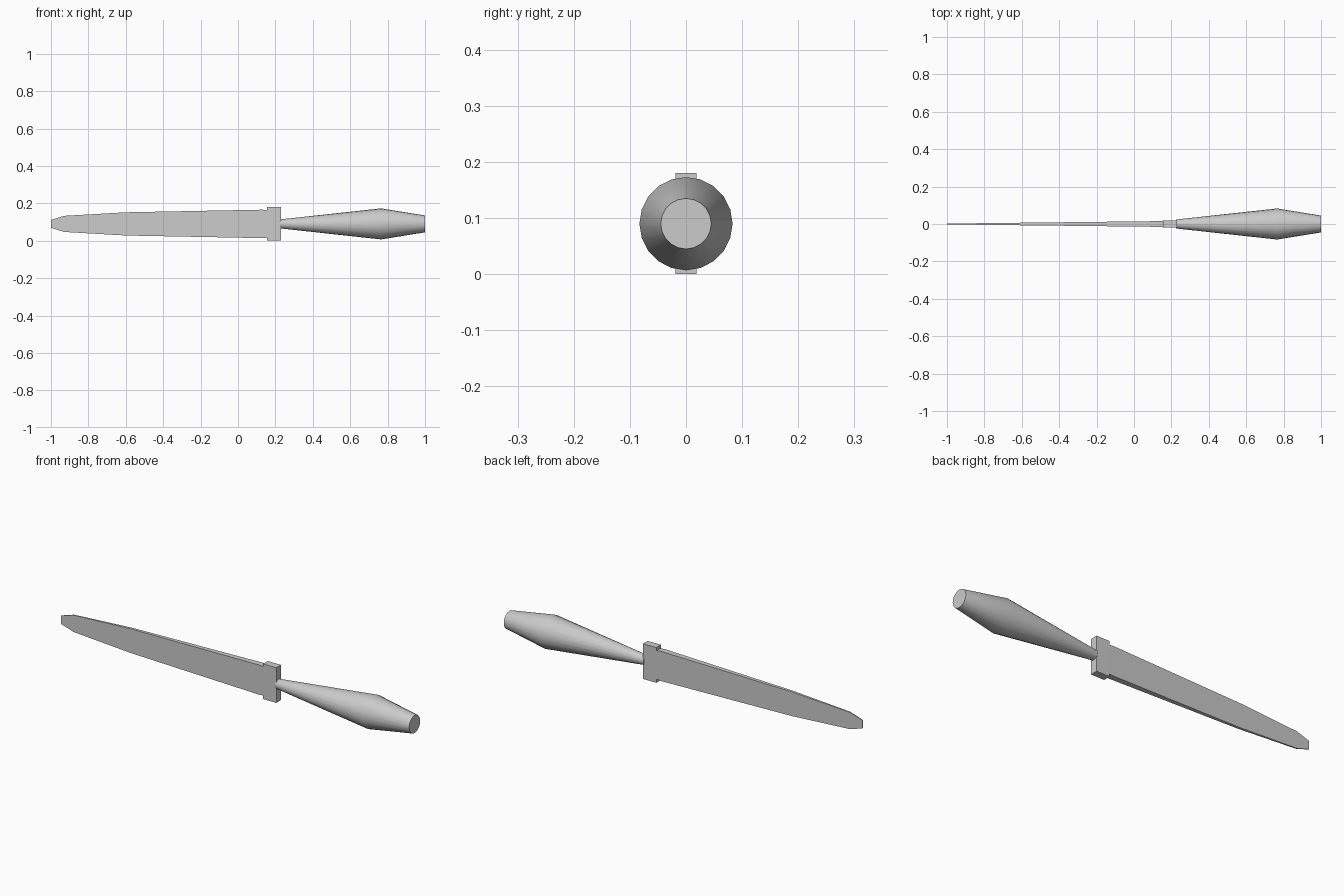
import bpy, bmesh
from math import cos, sin, pi, radians

if "Cube" in bpy.data.objects:
    bpy.data.objects.remove(bpy.data.objects["Cube"])

ZC = 0.09  # height of the long axis


def loft(name, rings, smooth=False):
    """Skin a list of equal-length point rings and cap both ends."""
    bm = bmesh.new()
    rows = [[bm.verts.new(p) for p in ring] for ring in rings]
    n = len(rows[0])
    for a, b in zip(rows, rows[1:]):
        for i in range(n):
            j = (i + 1) % n
            bm.faces.new((a[i], a[j], b[j], b[i]))
    bm.faces.new(rows[0])
    bm.faces.new(rows[-1])
    bmesh.ops.recalc_face_normals(bm, faces=bm.faces)
    mesh = bpy.data.meshes.new(name)
    bm.to_mesh(mesh)
    bm.free()
    obj = bpy.data.objects.new(name, mesh)
    bpy.context.collection.objects.link(obj)
    if smooth:
        bpy.ops.object.select_all(action='DESELECT')
        obj.select_set(True)
        bpy.context.view_layer.objects.active = obj
        bpy.ops.object.shade_smooth_by_angle(angle=radians(22))
    return obj


def rect(x, hy, hz):
    return [(x, -hy, ZC - hz), (x, hy, ZC - hz), (x, hy, ZC + hz), (x, -hy, ZC + hz)]


def circle(x, r, n=20):
    return [(x, r * cos(2 * pi * i / n), ZC + r * sin(2 * pi * i / n)) for i in range(n)]


# Blade: flat bar tapering in width and thickness toward the blunt tip
loft("blade", [rect(-1.0, 0.002, 0.021), rect(-0.93, 0.003, 0.043),
               rect(-0.60, 0.0068, 0.062), rect(0.13, 0.0152, 0.076),
               rect(0.16, 0.0155, 0.073)])

# Guard: rectangular block between blade and handle
loft("guard", [rect(0.155, 0.019, 0.09), rect(0.23, 0.019, 0.09)])

# Handle: round grip that swells toward the end, then narrows
loft("handle", [circle(0.225, 0.024), circle(0.765, 0.083), circle(1.0, 0.045)], smooth=True)
